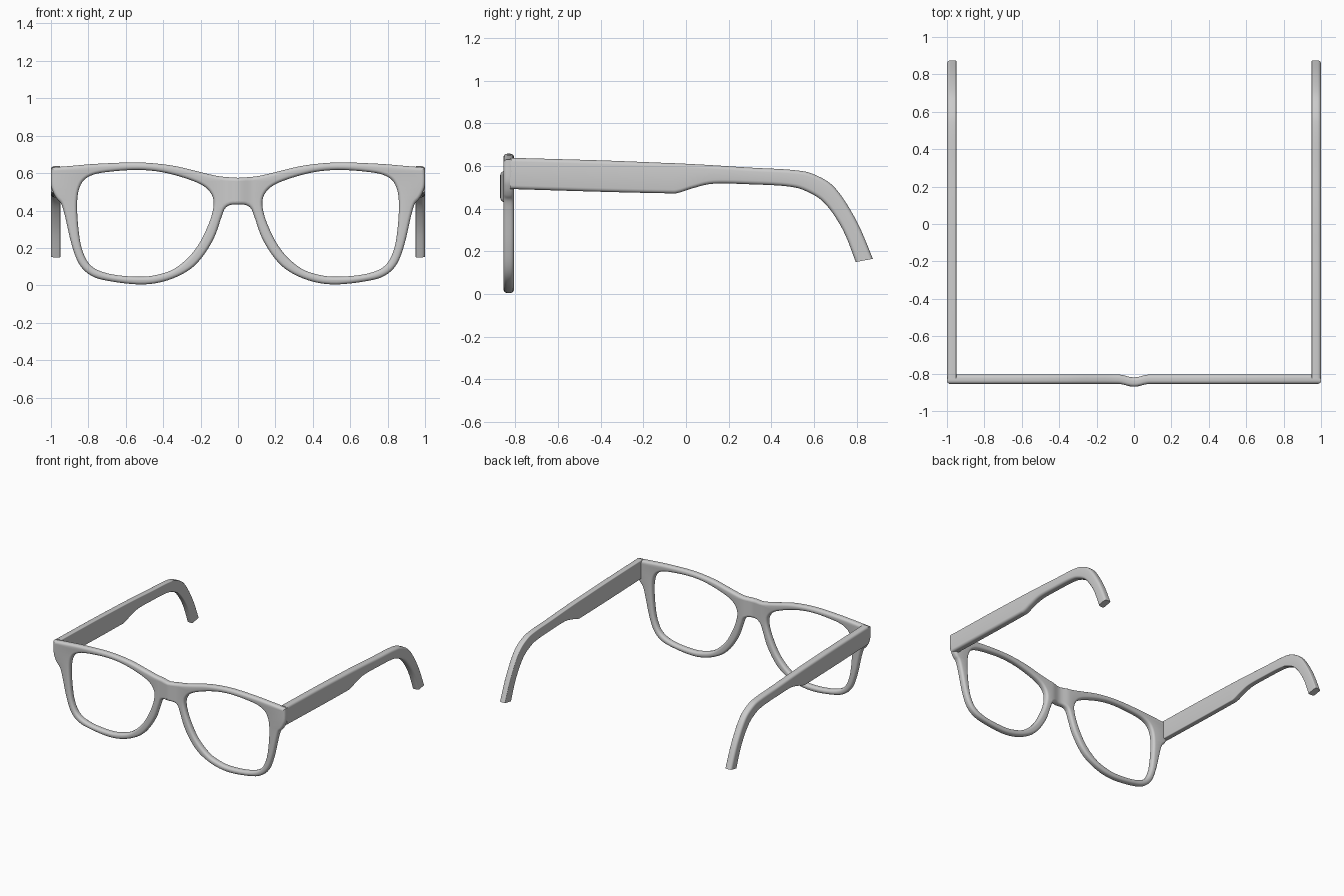
import bpy, bmesh, math
from mathutils import Vector

if "Cube" in bpy.data.objects:
    bpy.data.objects.remove(bpy.data.objects["Cube"])


def smooth(pts, n=5, closed=False):
    """Catmull-Rom samples through a few control points."""
    p = [Vector(q) for q in pts]
    m = len(p)
    out = []
    for i in range(m if closed else m - 1):
        if closed:
            a, b, c, d = (p[(i + k) % m] for k in (-1, 0, 1, 2))
        else:
            a, b, c, d = (p[min(max(i + k, 0), m - 1)] for k in (-1, 0, 1, 2))
        for s in range(n):
            t = s / n
            out.append(0.5 * (2 * b + (c - a) * t + (2 * a - 5 * b + 4 * c - d) * t * t
                              + (3 * b - a - 3 * c + d) * t ** 3))
    if not closed:
        out.append(p[-1])
    return out


def finish(bm, name, angle):
    bmesh.ops.recalc_face_normals(bm, faces=bm.faces)
    mesh = bpy.data.meshes.new(name)
    bm.to_mesh(mesh)
    bm.free()
    ob = bpy.data.objects.new(name, mesh)
    bpy.context.collection.objects.link(ob)
    bpy.ops.object.select_all(action='DESELECT')
    ob.select_set(True)
    bpy.context.view_layer.objects.active = ob
    bpy.ops.object.shade_smooth_by_angle(angle=math.radians(angle))
    return ob


# Front frame outline (right half, x and z) and lens opening
brow = [(0, .575), (.1, .583), (.2, .605), (.35, .64), (.53, .657), (.75, .65), (.9, .638), (1, .63)]
rim = [(1, .63), (1, .54), (.987, .495), (.968, .462), (.945, .435), (.925, .37), (.89, .22),
       (.85, .115), (.79, .055), (.70, .025), (.53, .005), (.40, .02), (.28, .07), (.2, .14),
       (.13, .25), (.09, .36), (.07, .41), (.04, .43), (0, .432)]
lens = [(.86, .45), (.84, .54), (.79, .585), (.70, .606), (.53, .617), (.38, .6), (.22, .55),
        (.15, .5), (.13, .43), (.16, .32), (.23, .19), (.33, .095), (.43, .057), (.53, .046),
        (.68, .06), (.78, .10), (.83, .18), (.853, .3)]
half = smooth(brow)[:-1] + smooth(rim)
outline = half + [Vector((-p.x, p.y)) for p in half[-2:0:-1]]
hole = smooth(lens, closed=True)

# Filled curve with rounded edges
R = 0.018
cu = bpy.data.curves.new("frame_curve", 'CURVE')
cu.dimensions = '2D'
cu.fill_mode = 'BOTH'
cu.extrude = 0.025 - R
cu.bevel_depth = R
cu.bevel_resolution = 3
cu.offset = -R
for loop in (outline, hole, [Vector((-p.x, p.y)) for p in reversed(hole)]):
    sp = cu.splines.new('POLY')
    sp.points.add(len(loop) - 1)
    for pt, v in zip(sp.points, loop):
        pt.co = (v.x, v.y, 0, 1)
    sp.use_cyclic_u = True
tmp = bpy.data.objects.new("frame_curve", cu)
bpy.context.collection.objects.link(tmp)
bpy.context.view_layer.update()
mesh = bpy.data.meshes.new_from_object(tmp.evaluated_get(bpy.context.evaluated_depsgraph_get()))
bpy.data.objects.remove(tmp)
bm = bmesh.new()
bm.from_mesh(mesh)
bmesh.ops.remove_doubles(bm, verts=bm.verts, dist=0.0003)

# Stand it upright, then push the bridge slightly forward
for v in bm.verts:
    x, z, d = v.co
    v.co = (x, -0.83 - d, z)
for i in range(-5, 6):
    bmesh.ops.bisect_plane(bm, geom=bm.verts[:] + bm.edges[:] + bm.faces[:], dist=1e-5,
                           plane_co=(i * 0.017, 0, 0), plane_no=(1, 0, 0))
for v in bm.verts:
    t = abs(v.co.x) / 0.085
    if t < 1:
        v.co.y -= 0.0075 * (1 + math.cos(math.pi * t)) * min(1, max(0, (v.co.z - .3) / .1))
finish(bm, "front_frame", 40)

# Temple arms: paired top / bottom profile points (y, z)
top = [(-.825, .638), (-.4, .626), (-.12, .615), (-.04, .612), (.04, .608), (.13, .603), (.3, .592),
       (.5, .581), (.6, .56), (.70, .495), (.80, .34), (.875, .165)]
bot = [(-.825, .492), (-.4, .479), (-.1, .472), (-.04, .473), (.03, .495), (.13, .517), (.3, .514),
       (.47, .505), (.56, .483), (.65, .425), (.735, .30), (.795, .15)]
tops, bots = smooth(top), smooth(bot)


def section():
    """Rounded section: (x, inset from an edge, which edge)."""
    pts = []
    for edge in (0, 1):
        arc = []
        for cx, r, a0, a1 in ((1 - .018, .018, 0, 90), (.95 + .006, .006, 90, 180)):
            for k in range(5):
                a = math.radians(a0 + (a1 - a0) * k / 4)
                arc.append((cx + r * math.cos(a), r * (1 - math.sin(a)), edge))
        pts += arc if edge == 0 else arc[::-1]
    return pts


for side, name in ((1, "right_temple"), (-1, "left_temple")):
    bm = bmesh.new()
    rings = []
    for a, b in zip(tops, bots):
        d = (b - a).normalized()
        ring = []
        for x, inset, edge in section():
            q = b - d * inset if edge else a + d * inset
            ring.append(bm.verts.new((side * x, q.x, q.y)))
        rings.append(ring)
    for r0, r1 in zip(rings, rings[1:]):
        for i in range(len(r0)):
            j = (i + 1) % len(r0)
            bm.faces.new((r0[i], r0[j], r1[j], r1[i]))
    bm.faces.new(rings[0])
    bm.faces.new(rings[-1])
    finish(bm, name, 40)
